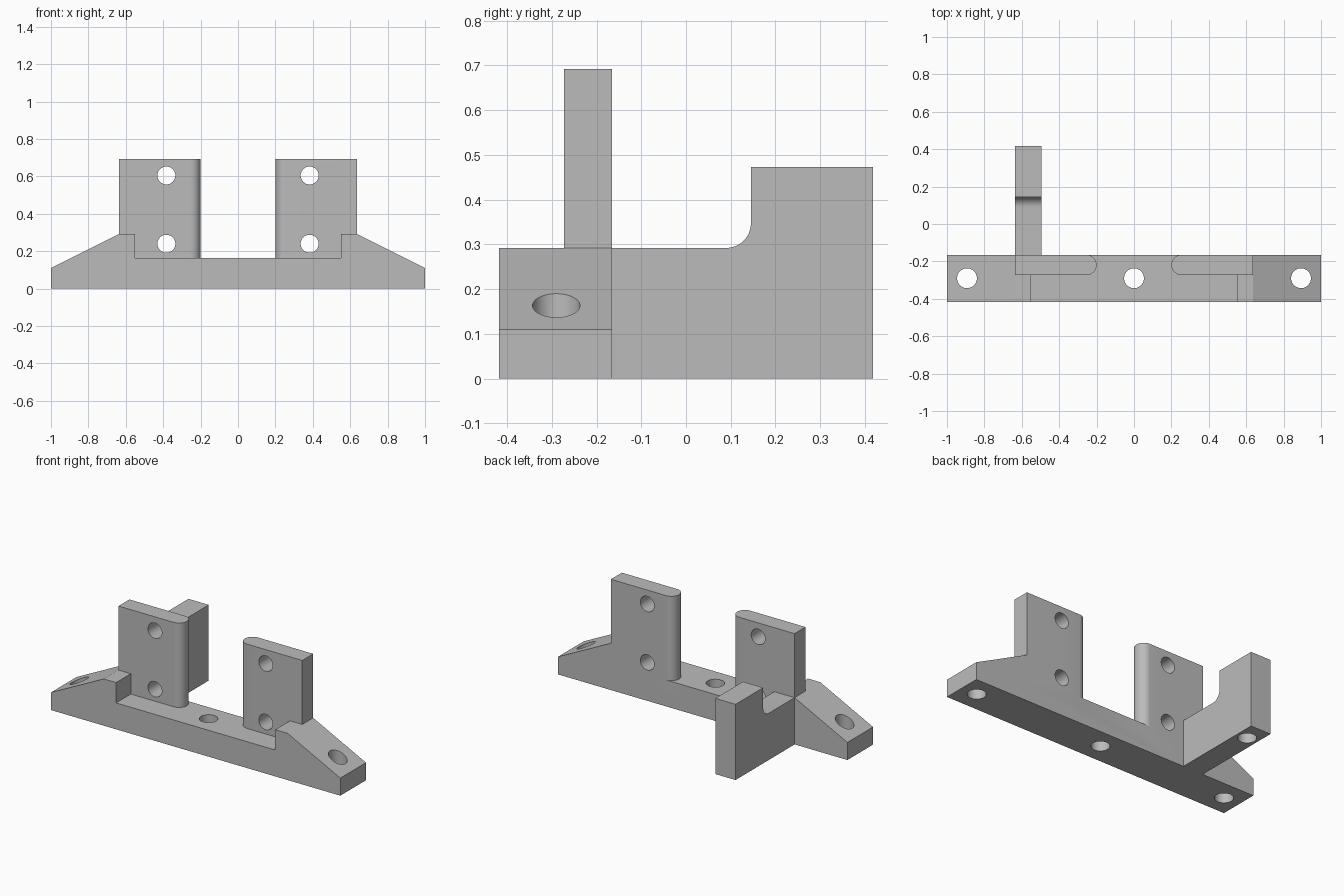
import bpy, bmesh, math
from mathutils import Vector

if "Cube" in bpy.data.objects:
    bpy.data.objects.remove(bpy.data.objects["Cube"], do_unlink=True)

grey = bpy.data.materials.new("light_grey")
grey.use_nodes = True
COLOUR = (0.5, 0.5, 0.5, 1)
grey.diffuse_color = COLOUR
grey.node_tree.nodes["Principled BSDF"].inputs["Base Color"].default_value = COLOUR

FRONT, BACK = -0.418, -0.165      # depth of the base bar
PLATE_FRONT = -0.273
ROUND = (BACK - PLATE_FRONT) / 2


def arc(cx, cy, r, start, end, steps):
    """Points on an arc, angles in degrees."""
    angles = [math.radians(start + (end - start) * i / steps) for i in range(steps + 1)]
    return [(cx + r * math.cos(a), cy + r * math.sin(a)) for a in angles]


def prism(name, outline, axis, low, high):
    """Extrude a 2D outline along an axis between two positions."""
    place = {"x": lambda p, d: (d, p[0], p[1]),
             "y": lambda p, d: (p[0], d, p[1]),
             "z": lambda p, d: (p[0], p[1], d)}[axis]
    bm = bmesh.new()
    face = bm.faces.new([bm.verts.new(place(p, low)) for p in outline])
    grown = bmesh.ops.extrude_face_region(bm, geom=[face])["geom"]
    shift = Vector(place((0, 0), high - low))
    bmesh.ops.translate(bm, vec=shift, verts=[v for v in grown if isinstance(v, bmesh.types.BMVert)])
    bmesh.ops.recalc_face_normals(bm, faces=bm.faces)
    mesh = bpy.data.meshes.new(name)
    bm.to_mesh(mesh)
    bm.free()
    mesh.materials.append(grey)
    obj = bpy.data.objects.new(name, mesh)
    bpy.context.collection.objects.link(obj)
    return obj


def combine(body, other, operation):
    """Apply a boolean and discard the helper."""
    mod = body.modifiers.new(operation, "BOOLEAN")
    mod.object, mod.operation, mod.solver = other, operation, "EXACT"
    bpy.context.view_layer.objects.active = body
    bpy.ops.object.modifier_apply(modifier=mod.name)
    bpy.data.objects.remove(other, do_unlink=True)


def drill(body, x, other, radius, axis, low, high):
    circle = arc(x, other, radius, 0, 360, 48)[:-1]
    combine(body, prism("drill", circle, axis, low, high), "DIFFERENCE")


# Base bar with sloping ends and a recessed middle
half = [(1, 0), (1, 0.11), (0.635, 0.292), (0.55, 0.292), (0.55, 0.165)]
bar = half + [(-x, z) for x, z in reversed(half)]
bracket = prism("mounting_bracket", bar, "y", FRONT, BACK)

# Upright plates with a fully rounded inner edge
for side in (-1, 1):
    outline = [(0.635, BACK), (0.635, PLATE_FRONT)]
    outline += arc(0.2 + ROUND, (BACK + PLATE_FRONT) / 2, ROUND, 270, 90, 24)
    plate = prism("upright_plate", [(side * x, y) for x, y in outline], "z", 0.1, 0.692)
    combine(bracket, plate, "UNION")

# Rear arm with a raised end block and a filleted inside corner
arm = [(-0.2, 0), (0.418, 0), (0.418, 0.473), (0.145, 0.473)]
arm += arc(0.09, 0.347, 0.055, 0, -90, 12) + [(-0.2, 0.292)]
combine(bracket, prism("rear_arm", arm, "x", -0.635, -0.495), "UNION")

# Vertical screw holes through the bar
for x in (-0.893, 0, 0.893):
    drill(bracket, x, -0.29, 0.053, "z", -0.1, 0.4)

# Blind hole under the rear arm's end block
drill(bracket, -0.565, 0.3, 0.053, "z", -0.1, 0.3)

# Horizontal holes through the upright plates
for x in (-0.383, 0.383):
    for z in (0.24, 0.605):
        drill(bracket, x, z, 0.048, "y", -0.5, 0)

bpy.ops.object.select_all(action="DESELECT")
bracket.select_set(True)
bpy.context.view_layer.objects.active = bracket
bpy.ops.object.shade_smooth_by_angle(angle=math.radians(20))
